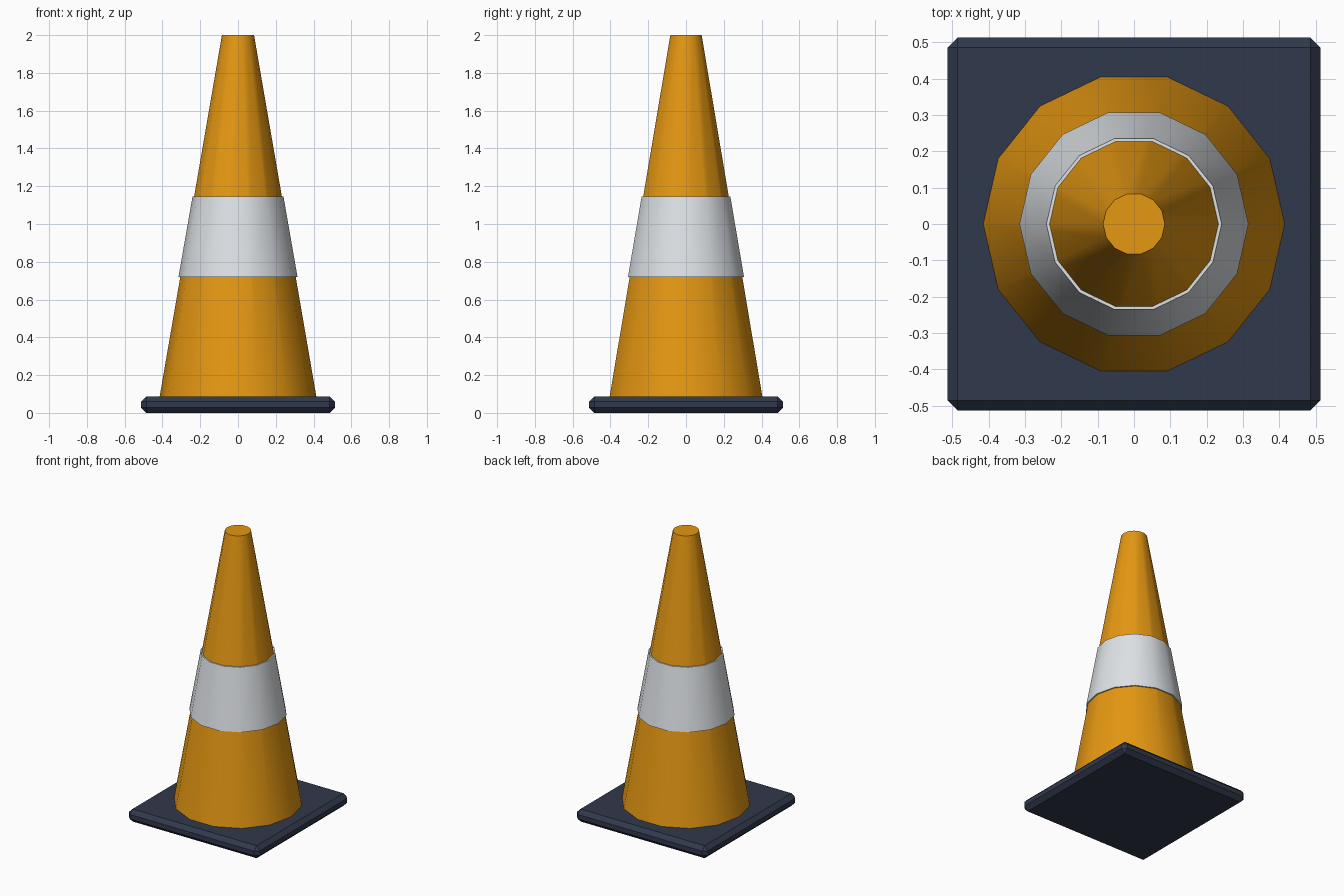
import bpy, bmesh, math

if "Cube" in bpy.data.objects:
    bpy.data.objects.remove(bpy.data.objects["Cube"])

SIDES = 14


def material(name, rgb):
    m = bpy.data.materials.new(name)
    m.diffuse_color = (*rgb, 1.0)
    m.use_nodes = True
    m.node_tree.nodes["Principled BSDF"].inputs["Base Color"].default_value = m.diffuse_color
    return m


orange = material("orange", (0.78, 0.31, 0.006))
white = material("reflective white", (0.73, 0.76, 0.79))
dark = material("dark blue grey", (0.03, 0.04, 0.07))


def finish(bm, name, mat):
    bmesh.ops.recalc_face_normals(bm, faces=bm.faces)
    mesh = bpy.data.meshes.new(name)
    bm.to_mesh(mesh)
    bm.free()
    mesh.materials.append(mat)
    obj = bpy.data.objects.new(name, mesh)
    bpy.context.collection.objects.link(obj)
    return obj


def lathe(name, profile, mat, closed):
    """Revolve (radius, z) points; closed joins last ring to first, otherwise ends are capped."""
    bm = bmesh.new()
    rings = []
    for r, z in profile:
        angles = [2 * math.pi * i / SIDES for i in range(SIDES)]
        rings.append([bm.verts.new((r * math.cos(a), r * math.sin(a), z)) for a in angles])
    pairs = list(zip(rings, rings[1:]))
    if closed:
        pairs.append((rings[-1], rings[0]))
    else:
        bm.faces.new(rings[0])
        bm.faces.new(rings[-1])
    for a, b in pairs:
        for i in range(SIDES):
            j = (i + 1) % SIDES
            bm.faces.new((a[i], a[j], b[j], b[i]))
    obj = finish(bm, name, mat)
    bpy.ops.object.select_all(action='DESELECT')
    obj.select_set(True)
    bpy.context.view_layer.objects.active = obj
    bpy.ops.object.shade_smooth_by_angle(angle=math.radians(35))
    return obj


# Square foot with chamfered edges
bm = bmesh.new()
bmesh.ops.create_cube(bm, size=1.0)
for v in bm.verts:
    v.co.x *= 1.026
    v.co.y *= 1.026
    v.co.z = (v.co.z + 0.5) * 0.088
bmesh.ops.bevel(bm, geom=bm.edges[:], offset=0.028, segments=1, affect='EDGES')
finish(bm, "base_plate", dark)

# Tapered body
lathe("cone_body", [(0.415, 0.085), (0.085, 2.0)], orange, closed=False)

# Raised sleeve around the middle
lathe("reflective_band",
      [(0.315, 0.72), (0.241, 1.145), (0.228, 1.145), (0.300, 0.72)], white, closed=True)
